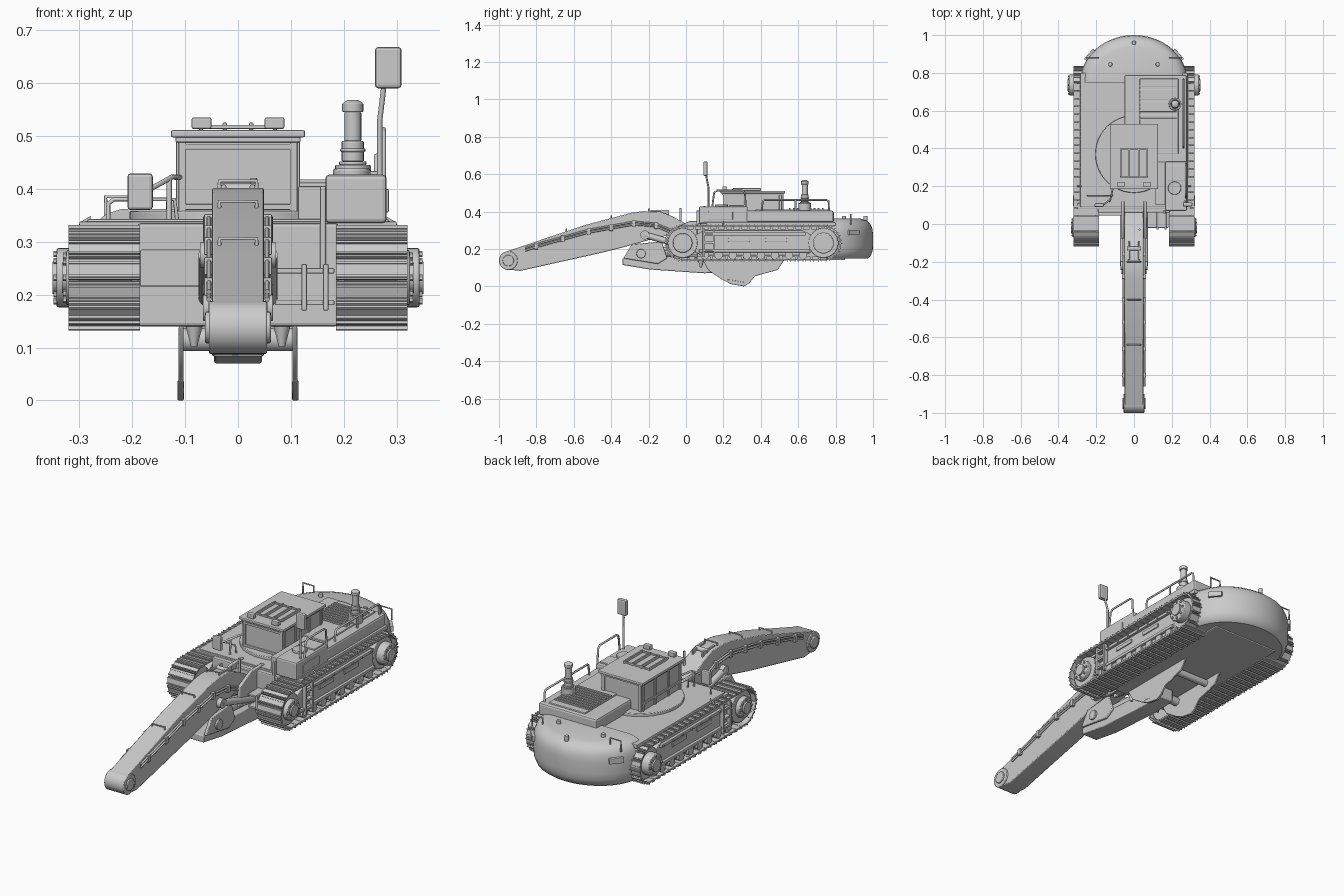
import bpy, bmesh
from math import pi, sin, cos
from mathutils import Matrix, Vector


def finish(name, bm, bevel=0, smooth=True):
    bmesh.ops.recalc_face_normals(bm, faces=bm.faces)
    me = bpy.data.meshes.new(name)
    bm.to_mesh(me)
    bm.free()
    ob = bpy.data.objects.new(name, me)
    bpy.context.collection.objects.link(ob)
    bpy.ops.object.select_all(action='DESELECT')
    bpy.context.view_layer.objects.active = ob
    ob.select_set(True)
    if smooth:
        bpy.ops.object.shade_smooth_by_angle(angle=0.6)
    if bevel:
        m = ob.modifiers.new("bevel", 'BEVEL')
        m.width, m.segments, m.limit_method = bevel, 2, 'ANGLE'
    return ob


def box(name, x, y, z, bevel=0.004):
    bm = bmesh.new()
    c = [(a[0] + a[1]) / 2 for a in (x, y, z)]
    d = [abs(a[1] - a[0]) for a in (x, y, z)]
    bmesh.ops.create_cube(bm, size=1, matrix=Matrix.Translation(c) @ Matrix.Diagonal((*d, 1)))
    return finish(name, bm, bevel, False)


def cyl(name, a, b, r, r2=None, n=24, bevel=0):
    a, b = Vector(a), Vector(b)
    q = (b - a).to_track_quat('Z', 'Y').to_matrix().to_4x4()
    bm = bmesh.new()
    bmesh.ops.create_cone(bm, cap_ends=True, segments=n, radius1=r, radius2=r if r2 is None else r2,
                          depth=(b - a).length, matrix=Matrix.Translation((a + b) / 2) @ q)
    return finish(name, bm, bevel)


def prism(name, yz, x0, x1, bevel=0.004):
    bm = bmesh.new()
    f = bm.faces.new([bm.verts.new((x0, y, z)) for y, z in yz])
    ext = bmesh.ops.extrude_face_region(bm, geom=[f])['geom']
    bmesh.ops.translate(bm, vec=(x1 - x0, 0, 0), verts=[v for v in ext if isinstance(v, bmesh.types.BMVert)])
    return finish(name, bm, bevel)


def tube(name, pts, r=0.005):
    cu = bpy.data.curves.new(name, 'CURVE')
    cu.dimensions, cu.bevel_depth, cu.bevel_resolution, cu.use_fill_caps = '3D', r, 2, True
    sp = cu.splines.new('POLY')
    sp.points.add(len(pts) - 1)
    for p, c in zip(sp.points, pts):
        p.co = (*c, 1)
    ob = bpy.data.objects.new(name, cu)
    bpy.context.collection.objects.link(ob)
    bpy.ops.object.select_all(action='DESELECT')
    bpy.context.view_layer.objects.active = ob
    ob.select_set(True)
    bpy.ops.object.convert(target='MESH')
    return ob


# Hull, deck and turntable
box("hull", (-.19, .19), (.06, .85), (.14, .335), .006)
box("deck", (-.285, .285), (.09, .80), (.322, .343))
box("deck_front_lip", (-.3, .3), (.08, .11), (.325, .338), .002)
cyl("turntable", (0, .37, .34), (0, .37, .358), .205, n=48, bevel=.003)

# Rounded counterweight, lofted from D-shaped rings
bm = bmesh.new()
rings = []
for z, i in ((.148, .03), (.16, .014), (.19, .002), (.22, 0), (.28, 0), (.31, .004), (.335, .015), (.352, .035), (.362, .065)):
    arc = [((.285 - i) * cos(pi * k / 32), .75 + (.25 - i) * sin(pi * k / 32), z) for k in range(33)]
    rings.append([bm.verts.new(p) for p in arc])
for lo, hi in zip(rings, rings[1:]):
    for k in range(33):
        j = (k + 1) % 33
        bm.faces.new((lo[k], lo[j], hi[j], hi[k]))
bm.faces.new(rings[0])
bm.faces.new(rings[-1])
finish("counterweight", bm)
for x, y in ((-.125, .845), (.125, .845), (0, .96)):
    cyl("lifting_stud", (x, y, .35), (x, y, .377), .011, n=12, bevel=.002)
for s in (1, -1):
    tube("rear_grab_handle", [(s * .19, .88, .35), (s * .19, .88, .385), (s * .25, .88, .385), (s * .25, .88, .33)], .004)
    tail = box("tail_light", (-.035, .035), (-.008, .008), (-.014, .014), .003)
    tail.location = (s * .235, .896, .288)
    tail.rotation_euler.z = -s * .85

# Tracks: shoes with grousers, wheels, frame
R, Y0, Y1, ZC, N = .089, -.018, .735, .232, 50
L = Y1 - Y0
total = 2 * L + 2 * pi * R


def track_point(d):
    if d < L:
        return Y0 + d, ZC + R, 0
    if d < L + pi * R:
        a = (d - L) / R
        return Y1 + R * sin(a), ZC + R * cos(a), -a
    if d < 2 * L + pi * R:
        return Y1 - (d - L - pi * R), ZC - R, pi
    a = pi + (d - 2 * L - pi * R) / R
    return Y0 + R * sin(a), ZC + R * cos(a), -a


for s in (1, -1):
    bm = bmesh.new()
    p = total / N
    for k in range(N):
        y, z, a = track_point(k * p)
        m = Matrix.Translation((s * .2525, y, z)) @ Matrix.Rotation(a, 4, 'X')
        for oy, oz, w, dy, dz in ((0, 0, .135, p * .94, .008), (-.014, .007, .135, .005, .008),
                                  (.012, .006, .135, .005, .006), (0, -.01, .05, p * .8, .014)):
            bmesh.ops.create_cube(bm, size=1, matrix=m @ Matrix.Translation((0, oy, oz)) @ Matrix.Diagonal((w, dy, dz, 1)))
    finish("track_shoes", bm, 0, False)
    for y, r, out in ((Y0, .052, .325), (Y1, .056, .343)):
        cyl("track_wheel", (s * .2, y, ZC), (s * .3, y, ZC), .08, n=32, bevel=.004)
        cyl("wheel_hub", (s * .3, y, ZC), (s * out, y, ZC), r, n=32, bevel=.004)
        cyl("hub_cap", (s * out, y, ZC), (s * (out + .008), y, ZC), r * .55, n=24)
        for k in range(8):
            a = k * pi / 4
            b = (y + r * .8 * cos(a), ZC + r * .8 * sin(a))
            cyl("hub_bolt", (s * out, *b), (s * (out + .006), *b), .006, n=6)
    prism("track_frame", [(.04, .19), (.08, .165), (.64, .165), (.68, .19), (.68, .27), (.62, .302), (.1, .302), (.04, .27)],
          s * .2, s * .298)
    box("frame_upper_rail", (s * .29, s * .312), (.1, .64), (.272, .288), .003)
    box("frame_lower_rail", (s * .29, s * .312), (.07, .66), (.182, .198), .003)
    for y in (.27, .47):
        box("frame_slot_cover", (s * .297, s * .304), (y - .045, y + .07), (.238, .258), .002)
    for k in range(8):
        y = .1 + k * .075
        cyl("road_roller", (s * .2, y, .167), (s * .308, y, .167), .022, n=16)
        cyl("frame_bolt", (s * .31, y, .28), (s * .316, y, .28), .006, n=6)
    for y in (.095, .15):
        box("step_upright", (s * .3, s * .32), (y - .006, y + .006), (.16, .31), .002)
    for z in (.19, .235, .28):
        box("step_rung", (s * .3, s * .322), (.095, .15), (z - .005, z + .005), .001)

# Cab
box("cab", (-.112, .112), (.205, .515), (.345, .5), .006)
box("cab_roof", (-.127, .127), (.185, .53), (.497, .511), .004)
box("roof_trim", (-.118, .118), (.195, .522), (.488, .498), .002)
for s in (1, -1):
    for y in (.21, .3, .41, .505):
        box("cab_pillar", (s * .108, s * .117), (y - .007, y + .007), (.35, .495), .002)
    box("cab_sill", (s * .108, s * .117), (.205, .515), (.39, .402), .002)
    box("windscreen_side_frame", (s * .098, s * .112), (.198, .21), (.35, .49), .002)
    box("windscreen_rear_frame", (s * .095, s * .112), (.51, .521), (.35, .49), .002)
    box("roof_lamp", (s * .05, s * .088), (.195, .22), (.513, .535), .004)
for z in (.474, .36):
    box("windscreen_bar", (-.108, .108), (.198, .21), (z, z + .011), .002)
for x in (-.07, -.025, .025, .07):
    box("roof_guard_bar", (x - .004, x + .004), (.25, .4), (.511, .525), .002)
for y in (.25, .395):
    box("roof_guard_cross", (-.074, .074), (y - .004, y + .004), (.513, .521), .002)

# Engine hood, grille and side tank
box("engine_hood", (-.05, .28), (.32, .79), (.343, .405), .01)
box("hood_lid", (.03, .235), (.37, .77), (.4, .412), .004)
for k in range(9):
    y = .55 + k * .022
    box("grille_slat", (.03, .225), (y, y + .01), (.41, .418), .001)
box("side_tank", (.165, .281), (.07, .33), (.335, .427), .008)
box("tank_step", (.113, .17), (.1, .33), (.335, .405), .004)
box("tank_hatch", (.277, .285), (.12, .25), (.355, .4), .003)
cyl("tank_cap", (.215, .19, .42), (.215, .19, .438), .035, n=24, bevel=.003)
box("tank_top_panel", (.18, .27), (.23, .31), (.425, .434), .003)

# Exhaust stack
for z0, z1, r in ((.405, .445, .034), (.445, .452, .026), (.452, .49, .021), (.47, .476, .024), (.49, .545, .016), (.545, .562, .02)):
    cyl("exhaust_stack", (.217, .635, z0), (.217, .635, z1), r, n=20, bevel=.002)
cyl("exhaust_cap", (.217, .635, .562), (.217, .635, .568), .019, .01, n=20)

# Handrails and mirrors
tube("hood_handrail", [(.262, .405, .4), (.262, .41, .455), (.262, .42, .462), (.262, .75, .462), (.262, .762, .455), (.262, .765, .4)])
tube("hood_rail_post", [(.262, .585, .4), (.262, .585, .462)])
tube("tank_handrail", [(.275, .14, .42), (.275, .15, .5), (.275, .165, .512), (.275, .3, .512), (.275, .315, .5), (.275, .32, .42)])
tube("mirror_mast", [(.268, .12, .42), (.268, .12, .53), (.274, .11, .58), (.28, .107, .63)])
box("tall_mirror", (.259, .309), (.093, .115), (.59, .668), .006)
box("side_mirror", (-.209, -.161), (.09, .11), (.36, .429), .006)
tube("side_mirror_arm", [(-.165, .1, .4), (-.125, .13, .422), (-.108, .21, .422)])
tube("side_mirror_brace", [(-.13, .127, .42), (-.13, .12, .34)])
tube("front_left_handrail", [(-.245, .15, .34), (-.245, .15, .372), (-.235, .15, .38), (-.12, .15, .38), (-.115, .15, .34)], .004)
for s in (1, -1):
    tube("track_grab_handle", [(s * .3, .2, .325), (s * .295, .2, .335), (s * .28, .2, .345), (s * .28, .2, .33)], .004)

# Front of hull: access steps and panels
for x in (.125, .166):
    box("front_step_plate", (x - .005, x + .005), (-.03, .07), (.17, .258), .002)
for z in (.18, .24):
    box("front_step_tread", (.07, .182), (-.02, .07), (z, z + .01), .002)
box("front_post", (.155, .166), (.055, .075), (.24, .405), .003)
box("front_left_panel", (-.185, -.06), (.045, .065), (.215, .285), .003)
for s in (1, -1):
    prism("boom_mount", [(-.08, .2), (.12, .17), (.12, .35), (.02, .35), (-.08, .3)], s * .05, s * .066)

# Boom
prism("boom", [(-.965, .185), (-.54, .328), (-.29, .394), (-.23, .402), (-.14, .4), (-.08, .378), (.02, .325), (.12, .31),
               (.12, .21), (.02, .215), (-.1, .272), (-.19, .25), (-.33, .21), (-.46, .178), (-.885, .083), (-.955, .09)], -.049, .049)
cyl("boom_tip", (-.055, -.95, .138), (.055, -.95, .138), .05, n=32, bevel=.003)
for s in (1, -1):
    cyl("tip_boss", (s * .05, -.95, .138), (s * .062, -.95, .138), .03, n=24, bevel=.003)
    for dz in (0, -.014):
        tube("boom_hydraulic_line", [(s * .055, y, z + dz) for y, z in
             ((-.86, .205), (-.8, .225), (-.52, .302), (-.28, .345), (-.16, .335), (-.03, .28), (.07, .27))], .005)
    for y, z in ((-.8, .218), (-.66, .257), (-.52, .295), (-.4, .317), (-.28, .338), (-.16, .328)):
        box("line_clamp", (s * .046, s * .064), (y - .01, y + .01), (z - .02, z + .014), .002)
    cyl("lift_cylinder", (s * .058, -.22, .275), (s * .058, .08, .19), .017, n=16)
    cyl("lift_pin", (s * .045, -.22, .275), (s * .072, -.22, .275), .024, n=20)
for y, z in ((-.64, .298), (-.4, .368), (-.2, .407)):
    tube("boom_top_handle", [(-.035, y, z - .005), (-.035, y, z + .008), (.035, y, z + .008), (.035, y, z - .005)], .004)
for s in (1, -1):
    box("boom_top_bracket", (s * .022, s * .032), (-.19, -.09), (.37, .408), .003)
cyl("bracket_pin", (-.034, -.13, .398), (.034, -.13, .398), .012, n=16)
tube("boom_top_lamp_post", [(.03, -.03, .34), (.03, -.03, .42)], .006)

# Folded stick beneath the hull
prism("stick", [(-.34, .15), (-.34, .115), (-.19, .09), (.1, .07), (.24, .075), (.24, .14), (-.1, .16)], -.045, .045)
for s in (1, -1):
    prism("stick_bracket", [(-.335, .15), (-.29, .225), (-.13, .24), (-.1, .15), (-.15, .12)], s * .04, s * .056)
    cyl("bracket_boss", (s * .05, -.24, .175), (s * .066, -.24, .175), .025, n=20, bevel=.002)
    cyl("hull_hook", (s * .083, .08, .14), (s * .083, .08, .102), .016, .006, n=12)
cyl("stick_cylinder", (0, -.2, .19), (0, .12, .17), .025, n=20)

# Bucket side plates and pivots
cheek = [(.09, .14), (.12, .085), (.19, .038), (.24, .016), (.31, .003), (.34, .02), (.37, .055), (.49, .088), (.525, .14)]
for s in (1, -1):
    prism("bucket_cheek", cheek, s * .103, s * .112, .002)
    prism("cheek_cutting_edge", [(.19, .038), (.24, .012), (.31, 0), (.345, .02), (.31, .022), (.24, .035)], s * .1025, s * .1145, .002)
cyl("bucket_pivot", (-.108, .2, .115), (.108, .2, .115), .022, n=20)
cyl("bucket_cross_tube", (-.108, .42, .122), (.108, .42, .122), .018, n=20)
